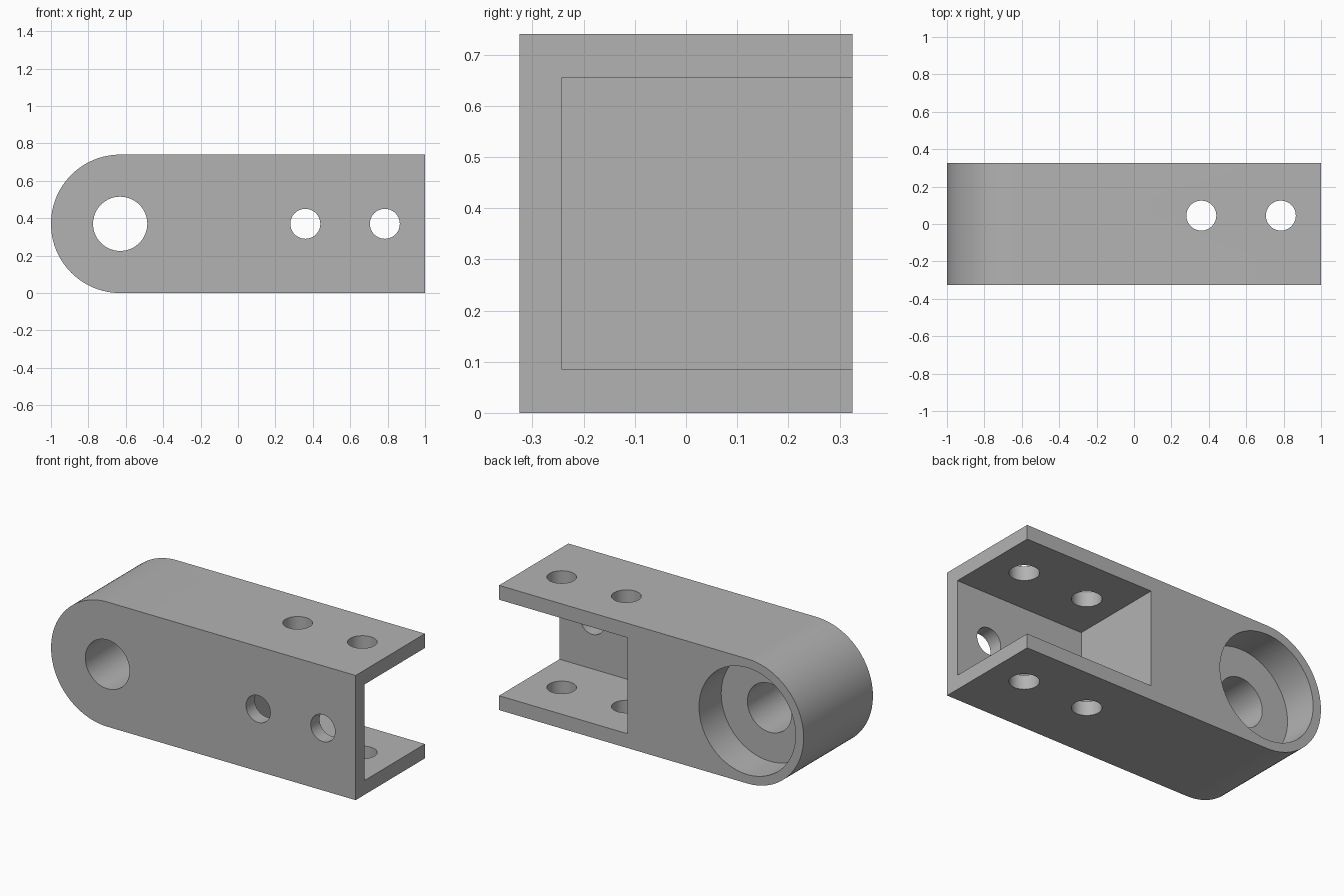
import bpy, bmesh
from math import pi, sin, cos

cube = bpy.data.objects.get("Cube")
if cube:
    bpy.data.objects.remove(cube, do_unlink=True)

HALF_DEPTH, RADIUS, PIVOT_X = 0.325, 0.37, -0.63

grey = bpy.data.materials.new("plain_grey")
grey.use_nodes = True
colour = (0.45, 0.45, 0.45, 1)
grey.diffuse_color = colour
grey.node_tree.nodes["Principled BSDF"].inputs["Base Color"].default_value = colour


def new_object(name, bm):
    bmesh.ops.recalc_face_normals(bm, faces=bm.faces)
    mesh = bpy.data.meshes.new(name)
    bm.to_mesh(mesh)
    bm.free()
    mesh.materials.append(grey)
    obj = bpy.data.objects.new(name, mesh)
    bpy.context.collection.objects.link(obj)
    return obj


def extrude_profile(name, points, start, end, axis="y"):
    """Extrude a closed outline along y (points are x, z) or z (points are x, y)."""
    bm = bmesh.new()
    place = (lambda a, b, d: (a, d, b)) if axis == "y" else (lambda a, b, d: (a, b, d))
    face = bm.faces.new([bm.verts.new(place(a, b, start)) for a, b in points])
    moved = bmesh.ops.extrude_face_region(bm, geom=[face])["geom"]
    bmesh.ops.translate(bm, vec=place(0, 0, end - start),
                        verts=[v for v in moved if isinstance(v, bmesh.types.BMVert)])
    return new_object(name, bm)


def circle(x, y, r, sides=64):
    return [(x + r * cos(2 * pi * i / sides), y + r * sin(2 * pi * i / sides))
            for i in range(sides)]


def rectangle(x0, x1, y0, y1):
    return [(x0, y0), (x1, y0), (x1, y1), (x0, y1)]


# Body: a bar with one rounded end
steps = 48
outline = [(1, 0), (1, 2 * RADIUS)]
outline += [(PIVOT_X - RADIUS * sin(pi * i / steps), RADIUS + RADIUS * cos(pi * i / steps))
            for i in range(steps + 1)]
body = extrude_profile("bracket_body", outline, -HALF_DEPTH, HALF_DEPTH)

# Pocket, pivot bore and counterbore
cutters = [
    extrude_profile("pocket_cutter", rectangle(0.156, 1.2, 0.085, 0.655), -0.242, 0.5),
    extrude_profile("bore_cutter", circle(PIVOT_X, RADIUS, 0.145), -0.5, 0.5),
    extrude_profile("counterbore_cutter", circle(PIVOT_X, RADIUS, 0.317), 0.117, 0.5),
]
# Bolt holes through the front wall and both flanges
for x in (0.36, 0.785):
    cutters.append(extrude_profile("front_hole_cutter", circle(x, RADIUS, 0.08), -0.5, 0))
    cutters.append(extrude_profile("flange_hole_cutter", circle(x, 0.045, 0.08), -0.2, 1, "z"))

bpy.ops.object.select_all(action="DESELECT")
bpy.context.view_layer.objects.active = body
body.select_set(True)
for cutter in cutters:
    cut = body.modifiers.new("cut", "BOOLEAN")
    cut.operation = "DIFFERENCE"
    cut.solver = "EXACT"
    cut.object = cutter
    bpy.ops.object.modifier_apply(modifier=cut.name)
    bpy.data.objects.remove(cutter, do_unlink=True)

bpy.ops.object.shade_smooth_by_angle(angle=pi / 6)
